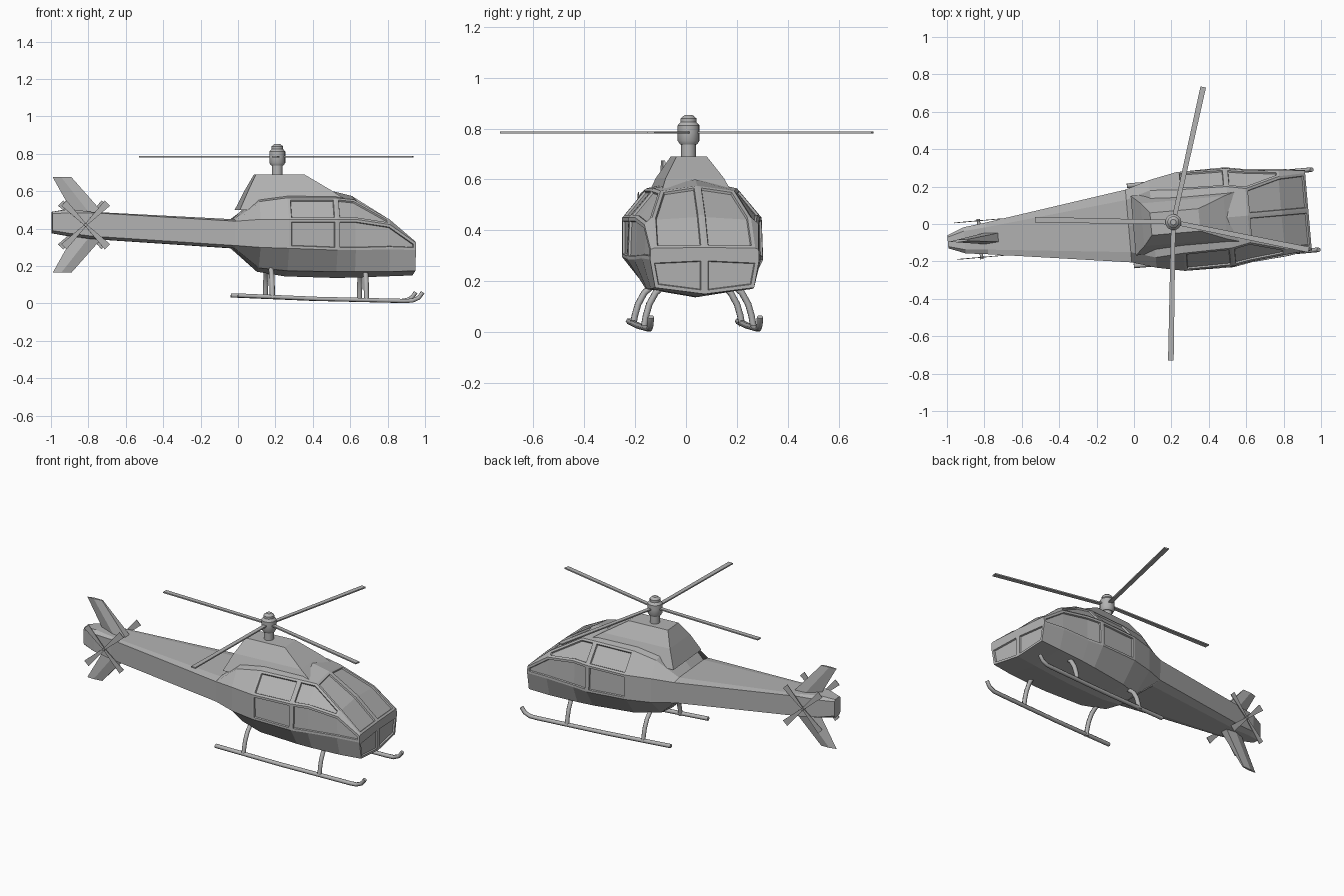
import bpy, bmesh
from math import radians, cos, sin, pi
from mathutils import Matrix, Vector

if "Cube" in bpy.data.objects:
    bpy.data.objects.remove(bpy.data.objects["Cube"])

grey = bpy.data.materials.new("light_grey")
grey.use_nodes = True
GREY = (0.45, 0.45, 0.45, 1)
grey.diffuse_color = GREY
grey.node_tree.nodes["Principled BSDF"].inputs["Base Color"].default_value = GREY

# Parts are built with +x as the nose and the mast at the origin, then turned
PLACE = Matrix.Translation((0.21, 0.01, 0)) @ Matrix.Rotation(radians(5), 4, 'Z')


def finish(obj):
    bpy.context.collection.objects.link(obj)
    obj.data.materials.append(grey)
    obj.matrix_world = PLACE
    return obj


def mesh_object(name, bm):
    bmesh.ops.recalc_face_normals(bm, faces=bm.faces)
    mesh = bpy.data.meshes.new(name)
    bm.to_mesh(mesh)
    bm.free()
    return finish(bpy.data.objects.new(name, mesh))


def loft(name, rings):
    """Skin closed rings of points and cap both ends."""
    bm = bmesh.new()
    rows = [[bm.verts.new(p) for p in ring] for ring in rings]
    n = len(rows[0])
    for a, b in zip(rows, rows[1:]):
        for i in range(n):
            j = (i + 1) % n
            bm.faces.new((a[i], a[j], b[j], b[i]))
    bm.faces.new(rows[0])
    bm.faces.new(rows[-1])
    return mesh_object(name, bm)


def tube(name, points, radius):
    curve = bpy.data.curves.new(name, 'CURVE')
    curve.dimensions = '3D'
    curve.bevel_depth = radius
    curve.bevel_resolution = 1
    curve.use_fill_caps = True
    spline = curve.splines.new('POLY')
    spline.points.add(len(points) - 1)
    for sp, p in zip(spline.points, points):
        sp.co = (*p, 1)
    return finish(bpy.data.objects.new(name, curve))


# Fuselage and tail boom: x, belly z, then (half width, z) of chine, sill,
# shoulder and roof edge, then roof centre z
STATIONS = [
    (-1.21, .375, (.02, .375), (.035, .39), (.035, .48), (.025, .49), .49),
    (-1.12, .36, (.04, .36), (.07, .375), (.07, .485), (.05, .505), .505),
    (-1.0, .345, (.05, .345), (.085, .36), (.085, .485), (.06, .49), .49),
    (-.24, .295, (.13, .295), (.19, .31), (.195, .44), (.14, .45), .45),
    (-.11, .17, (.12, .19), (.235, .30), (.235, .45), (.18, .545), .58),
    (.04, .145, (.17, .175), (.265, .295), (.265, .45), (.17, .565), .60),
    (.30, .137, (.195, .17), (.268, .285), (.262, .45), (.165, .565), .60),
    (.40, .138, (.2, .17), (.25, .285), (.245, .45), (.145, .555), .575),
    (.585, .145, (.2, .17), (.235, .29), (.225, .422), (.195, .45), .46),
    (.725, .15, (.195, .175), (.215, .285), (.213, .325), (.2, .33), .333),
]
bm = bmesh.new()
belly = [bm.verts.new((s[0], 0, s[1])) for s in STATIONS]
roof = [bm.verts.new((s[0], 0, s[6])) for s in STATIONS]
nose_mid = bm.verts.new((STATIONS[-1][0], 0, .295))
windows = []
for side in (1, -1):
    rows = []
    for s, b, r in zip(STATIONS, belly, roof):
        rows.append([b] + [bm.verts.new((s[0], side * w, z)) for w, z in s[2:6]] + [r])
    panel = {}
    for i in range(len(rows) - 1):
        for k in range(5):
            a, b = rows[i], rows[i + 1]
            quad = (a[k], b[k], b[k + 1], a[k + 1])
            panel[i, k] = bm.faces.new(quad if side < 0 else quad[::-1])
    bm.faces.new(rows[0] if side < 0 else rows[0][::-1])
    b, c, d, e, f, g = rows[-1]
    low, high = (nose_mid, d, c, b), (nose_mid, g, f, e, d)
    if side < 0:
        nose = bm.faces.new(low)
        bm.faces.new(high)
    else:
        nose = bm.faces.new(low[::-1])
        bm.faces.new(high[::-1])
    windows += [[panel[5, 2]], [panel[5, 3]],
                [panel[6, 2], panel[7, 2], panel[8, 2]],
                [panel[6, 3], panel[7, 3]],
                [panel[7, 4], panel[8, 4]], [nose]]
bmesh.ops.recalc_face_normals(bm, faces=bm.faces)
# Window frames, then glazing sunk behind them
for faces in windows:
    bmesh.ops.inset_region(bm, faces=faces, thickness=.014, use_even_offset=True)
    bmesh.ops.inset_region(bm, faces=faces, thickness=.003, depth=-.009,
                           use_even_offset=True)
mesh_object("fuselage", bm)


# Engine cowl: tapered block sunk into the roof
def rectangle(x0, x1, half, z):
    return [(x0, -half, z), (x1, -half, z), (x1, half, z), (x0, half, z)]


loft("engine_cowl", [rectangle(-.215, .44, .16, .5),
                     rectangle(-.165, .28, .115, .605),
                     rectangle(-.12, .14, .06, .69)])


# Mast and rotor hub as turned profiles
def turned(name, profile, sides=16):
    obj = loft(name, [[(r * cos(2 * pi * i / sides), r * sin(2 * pi * i / sides), z)
                       for i in range(sides)] for r, z in profile])
    bpy.ops.object.select_all(action='DESELECT')
    obj.select_set(True)
    bpy.context.view_layer.objects.active = obj
    bpy.ops.object.shade_smooth_by_angle(angle=radians(35))


turned("mast", [(.029, .66), (.029, .75)])
turned("rotor_hub", [(.034, .738), (.043, .752), (.043, .785), (.043, .812),
                     (.031, .826), (.031, .84), (.015, .853)])


def blade(name, length, root, tip, thick, matrix):
    rings = []
    for x, w in ((0, root), (length, tip)):
        rings.append([matrix @ Vector((x, y, z)) for y, z in
                      ((-w, -thick), (w, -thick), (w, thick), (-w, thick))])
    loft(name, rings)


for n, angle in enumerate((72.5, -16.5, 174, 264)):
    turn = Matrix.Translation((0, 0, .785)) @ Matrix.Rotation(radians(angle), 4, 'Z')
    blade(f"rotor_blade_{n + 1}", .74, .012, .015, .004, turn)

# Tail rotors on both sides of the boom, sharing one axle
AXLE = (-1.037, .42)
tube("tail_rotor_axle", [(AXLE[0], -.108, AXLE[1]), (AXLE[0], .108, AXLE[1])], .009)
for side, label in ((1, "left"), (-1, "right")):
    for n in range(4):
        turn = (Matrix.Translation((AXLE[0], side * .098, AXLE[1]))
                @ Matrix.Rotation(radians(45 + 90 * n), 4, 'Y')
                @ Matrix.Rotation(radians(90), 4, 'X'))
        blade(f"{label}_tail_blade_{n + 1}", .165, .006, .02, .002, turn)

# Swept fins: a thick root tapering to a thin tip
for name, root_z, tip_z in (("upper_fin", .47, .675), ("lower_fin", .37, .165)):
    loft(name, [[(-1.09, 0, root_z), (-1.0, -.032, root_z), (-.925, -.025, root_z),
                 (-.925, .025, root_z), (-1.0, .032, root_z)],
                [(-1.205, 0, tip_z), (-1.16, -.007, tip_z), (-1.105, -.004, tip_z),
                 (-1.105, .004, tip_z), (-1.16, .007, tip_z)]])

# Landing gear
for side, label in ((1, "left"), (-1, "right")):
    v = side * .215
    tube(f"{label}_skid", [(-.23, v, .043), (.2, v, .025), (.66, v, .014),
                           (.705, v, .015), (.74, v, .03), (.762, v, .06)], .0125)
    for where, x in (("rear", -.045), ("front", .46)):
        tube(f"{label}_{where}_strut",
             [(x, side * .13, .19), (x, side * .17, .155), (x, side * .195, .11),
              (x, side * .208, .065), (x, v, .025)], .014)
